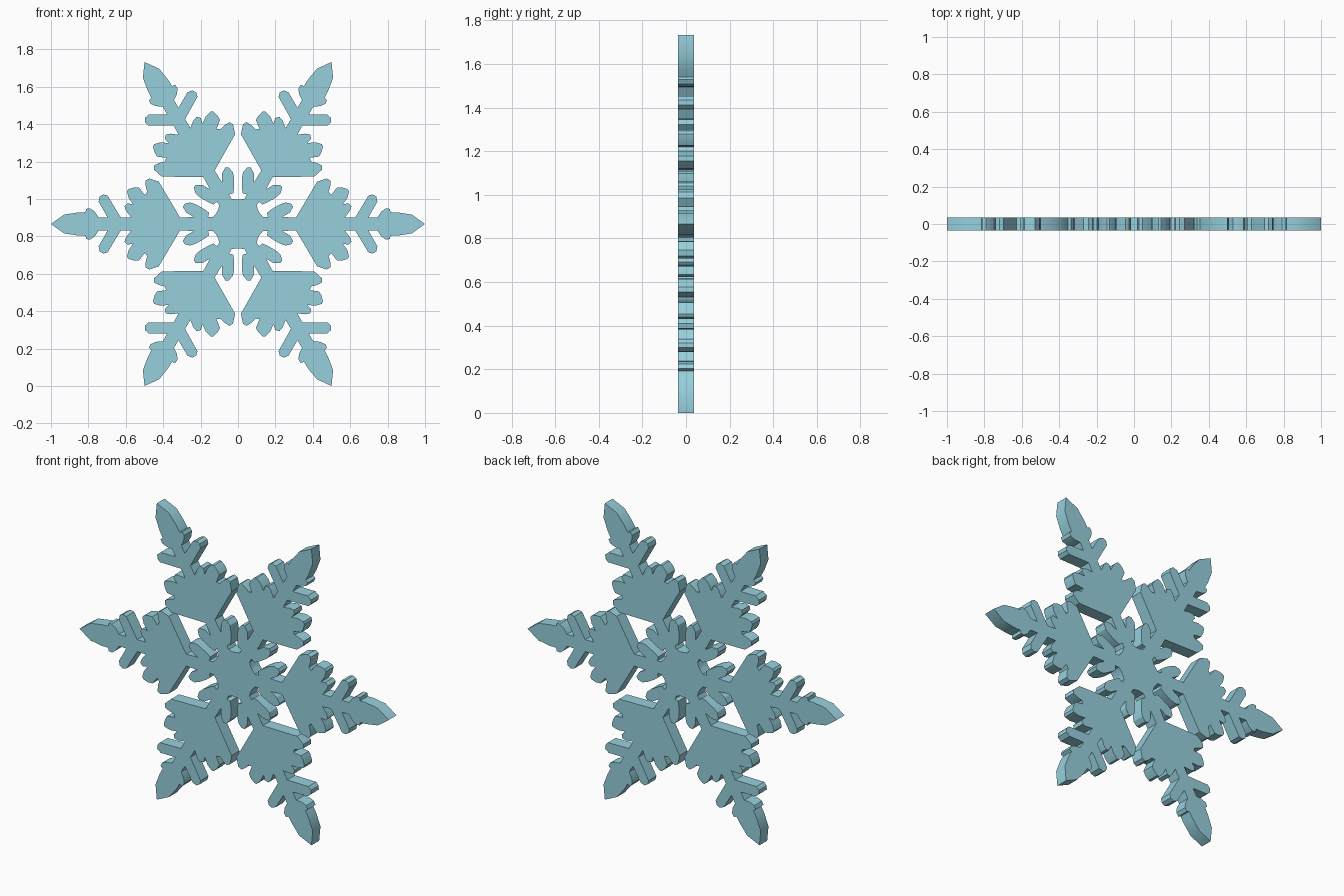
import bpy, bmesh, math

if "Cube" in bpy.data.objects:
    bpy.data.objects.remove(bpy.data.objects["Cube"])

# Half of one arm as (distance along arm, distance from arm axis), hub to tip
HALF_ARM = [
    (0.118, 0.055), (0.135, 0.037), (0.16, 0.037),                   # hub
    (0.155, 0.06), (0.175, 0.076), (0.225, 0.105), (0.255, 0.115), (0.285, 0.108),
    (0.295, 0.092), (0.277, 0.061), (0.235, 0.037),                  # inner twig
    (0.31, 0.035), (0.423, 0.226), (0.445, 0.234), (0.475, 0.243),
    (0.495, 0.232), (0.493, 0.20), (0.485, 0.172),                   # plate, lobe 3
    (0.498, 0.155), (0.529, 0.195), (0.557, 0.195), (0.585, 0.187),
    (0.594, 0.175), (0.585, 0.14), (0.560, 0.104),                   # plate, lobe 2
    (0.59, 0.111), (0.607, 0.095), (0.598, 0.07), (0.572, 0.036),    # plate, lobe 1
    (0.627, 0.035), (0.697, 0.152), (0.72, 0.158), (0.74, 0.147),
    (0.745, 0.119), (0.708, 0.054), (0.698, 0.035),                  # outer twig
    (0.745, 0.035), (0.765, 0.065), (0.79, 0.083), (0.812, 0.081),
    (0.815, 0.063), (0.855, 0.062), (0.93, 0.050), (1.0, 0.0),       # leaf tip
]
HALF_THICK = 0.036
CENTRE_Z = math.sqrt(3) / 2

ice = bpy.data.materials.new("ice blue")
ice.diffuse_color = (0.31, 0.63, 0.72, 1)
ice.use_nodes = True
ice.node_tree.nodes["Principled BSDF"].inputs["Base Color"].default_value = ice.diffuse_color

# Mirror the half arm and repeat it six times round the hub
arm = [(a, -p) for a, p in HALF_ARM] + [(a, p) for a, p in reversed(HALF_ARM[:-1])]
outline = []
for k in range(6):
    t = k * math.pi / 3
    c, s = math.cos(t), math.sin(t)
    outline += [(a * c - p * s, a * s + p * c) for a, p in arm]

# Extrude the outline into a flat plate
bm = bmesh.new()
face = bm.faces.new([bm.verts.new((x, -HALF_THICK, z + CENTRE_Z)) for x, z in outline])
ext = bmesh.ops.extrude_face_region(bm, geom=[face], use_keep_orig=True)
for v in ext["geom"]:
    if isinstance(v, bmesh.types.BMVert):
        v.co.y = HALF_THICK
caps = [f for f in bm.faces if len(f.verts) > 4]
bmesh.ops.recalc_face_normals(bm, faces=bm.faces)
bmesh.ops.triangulate(bm, faces=caps)
mesh = bpy.data.meshes.new("snowflake")
bm.to_mesh(mesh)
bm.free()
mesh.materials.append(ice)
snowflake = bpy.data.objects.new("snowflake", mesh)
bpy.context.collection.objects.link(snowflake)

# Smooth the rounded lobes, keep the rims sharp
bpy.context.view_layer.objects.active = snowflake
snowflake.select_set(True)
bpy.ops.object.shade_smooth_by_angle(angle=math.radians(30))
